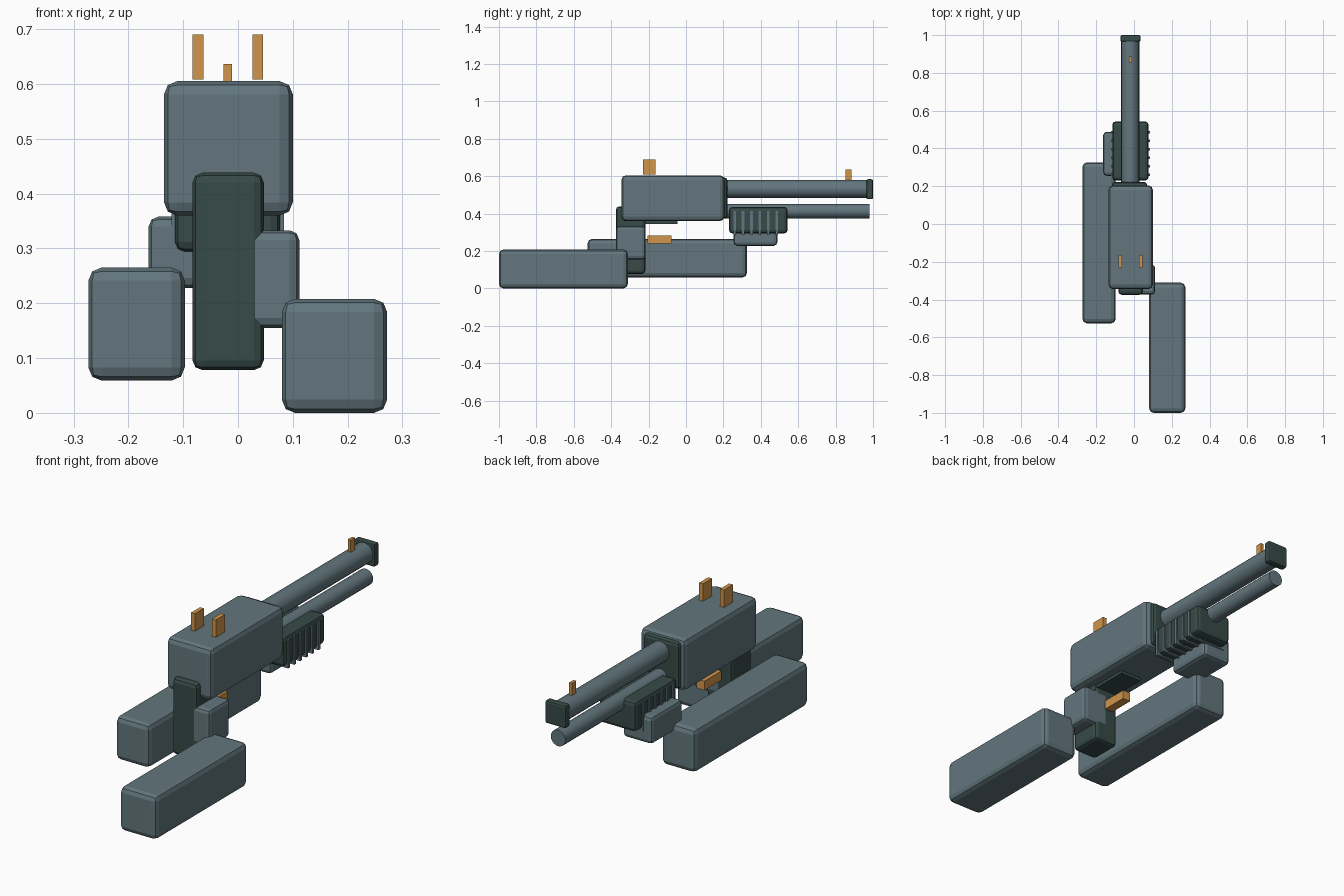
import bpy, bmesh, math
from mathutils import Matrix

if "Cube" in bpy.data.objects:
    bpy.data.objects.remove(bpy.data.objects["Cube"])


def material(name, rgb):
    m = bpy.data.materials.new(name)
    m.diffuse_color = (*rgb, 1)
    m.use_nodes = True
    m.node_tree.nodes["Principled BSDF"].inputs["Base Color"].default_value = m.diffuse_color
    return m


SLATE = material("slate", (0.122, 0.181, 0.205))
DARK = material("dark_green", (0.037, 0.069, 0.063))
BRASS = material("brass", (0.64, 0.30, 0.069))


def finish(name, bm, mat):
    mesh = bpy.data.meshes.new(name)
    bm.to_mesh(mesh)
    bm.free()
    mesh.materials.append(mat)
    obj = bpy.data.objects.new(name, mesh)
    bpy.context.collection.objects.link(obj)
    return obj


def box(name, x, y, z, mat, bevel=0.0):
    """Box from (min, max) ranges, optionally with rounded edges."""
    bm = bmesh.new()
    ranges = (x, y, z)
    size = [b - a for a, b in ranges]
    mid = [(a + b) / 2 for a, b in ranges]
    bmesh.ops.create_cube(bm, size=1, matrix=Matrix.Translation(mid) @ Matrix.Diagonal((*size, 1)))
    if bevel:
        bmesh.ops.bevel(bm, geom=bm.edges[:], offset=bevel, segments=2,
                        profile=0.5, affect='EDGES')
    return finish(name, bm, mat)


def rod(name, x, z, radius, y, mat):
    """Cylinder running along y."""
    bm = bmesh.new()
    place = Matrix.Translation((x, (y[0] + y[1]) / 2, z)) @ Matrix.Rotation(math.pi / 2, 4, 'X')
    bmesh.ops.create_cone(bm, cap_ends=True, segments=20, radius1=radius, radius2=radius,
                          depth=y[1] - y[0], matrix=place)
    obj = finish(name, bm, mat)
    bpy.context.view_layer.objects.active = obj
    obj.select_set(True)
    bpy.ops.object.shade_smooth_by_angle(angle=math.radians(30))
    obj.select_set(False)


# Receiver, collar and lower plate
box("receiver", (-0.135, 0.10), (-0.345, 0.205), (0.36, 0.605), SLATE, 0.024)
box("receiver_collar", (-0.117, 0.07), (0.15, 0.222), (0.375, 0.592), DARK, 0.015)
box("trigger_plate", (-0.075, 0.037), (-0.24, -0.045), (0.345, 0.40), DARK)

# Barrel, magazine tube and muzzle block
rod("barrel", -0.02, 0.532, 0.048, (0.2, 0.98), SLATE)
rod("magazine_tube", -0.02, 0.413, 0.038, (0.2, 0.98), SLATE)
box("muzzle", (-0.072, 0.035), (0.965, 1.0), (0.477, 0.584), DARK, 0.008)

# Sliding fore-end with ribs
box("fore_end", (-0.115, 0.077), (0.23, 0.543), (0.294, 0.436), DARK, 0.018)
for i in range(6):
    y = 0.26 + 0.045 * i
    box(f"fore_end_rib_{i + 1}", (-0.121, 0.084), (y - 0.007, y + 0.007), (0.287, 0.42), SLATE)

# Grip and trigger
box("grip", (-0.083, 0.047), (-0.375, -0.217), (0.078, 0.438), DARK, 0.018)
box("trigger", (-0.042, 0.0), (-0.205, -0.077), (0.24, 0.283), BRASS)

# Hands and forearms
box("front_hand", (-0.163, -0.01), (0.255, 0.488), (0.228, 0.358), SLATE, 0.018)
box("rear_hand", (-0.03, 0.112), (-0.374, -0.216), (0.155, 0.333), SLATE, 0.018)
box("left_forearm", (-0.273, -0.097), (-0.526, 0.326), (0.059, 0.265), SLATE, 0.024)
box("right_forearm", (0.08, 0.272), (-1.0, -0.311), (0.0, 0.208), SLATE, 0.024)

# Sights
for side, x in (("left", -0.073), ("right", 0.036)):
    box(f"rear_sight_{side}", (x - 0.01, x + 0.01), (-0.231, -0.164), (0.608, 0.69), BRASS)
box("front_sight", (-0.026, -0.011), (0.854, 0.886), (0.572, 0.636), BRASS)
